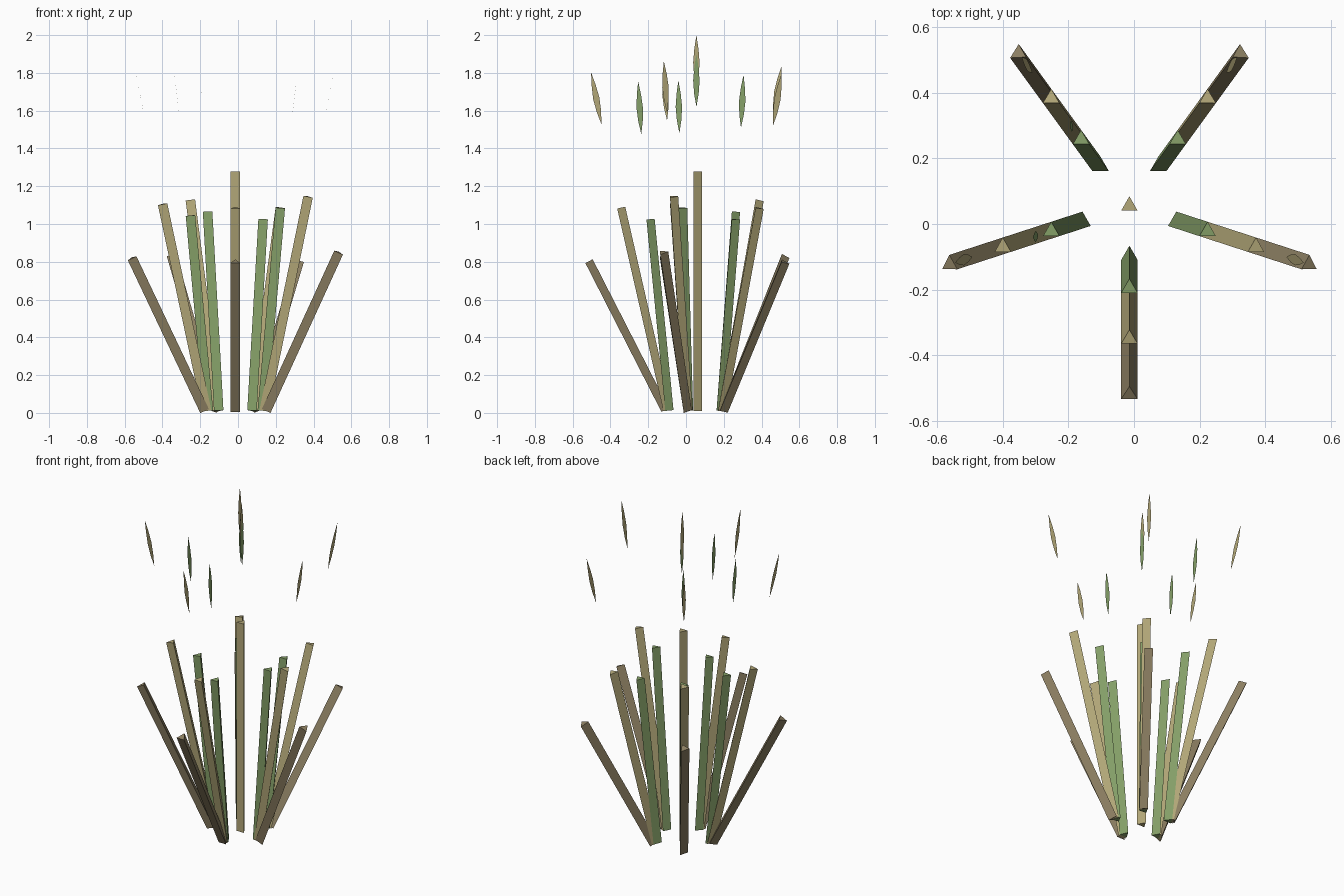
import bpy, bmesh, math
from mathutils import Vector

cube = bpy.data.objects.get("Cube")
if cube:
    bpy.data.objects.remove(cube, do_unlink=True)


def material(name, color):
    m = bpy.data.materials.new(name)
    m.use_nodes = True
    m.diffuse_color = (*color, 1)
    m.node_tree.nodes["Principled BSDF"].inputs["Base Color"].default_value = (*color, 1)
    return m


TAN = material("dry tan", (0.45, 0.39, 0.19))
GREEN = material("fresh green", (0.235, 0.35, 0.138))
BROWN = material("old brown", (0.262, 0.212, 0.122))
CENTRE = Vector((-0.014, 0.055, 0))
UP = Vector((0, 0, 1))


def add_object(name, bm, mat, loc, axis):
    mesh = bpy.data.meshes.new(name)
    bm.to_mesh(mesh)
    bm.free()
    mesh.materials.append(mat)
    ob = bpy.data.objects.new(name, mesh)
    bpy.context.collection.objects.link(ob)
    ob.rotation_mode = 'QUATERNION'
    ob.rotation_quaternion = UP.rotation_difference(axis)
    ob.location = loc


def stem(name, start, end, mat):
    """Three-sided rod between two points, one edge towards the back."""
    axis = end - start
    bm = bmesh.new()
    corners = [math.radians(a) for a in (90, 210, 330)]
    ring = [bm.verts.new((0.029 * math.cos(a), 0.029 * math.sin(a), 0)) for a in corners]
    base = bm.faces.new(ring)
    top = bmesh.ops.extrude_face_region(bm, geom=[base])["geom"]
    bmesh.ops.translate(bm, vec=(0, 0, axis.length),
                        verts=[g for g in top if isinstance(g, bmesh.types.BMVert)])
    if base.is_valid and len(bm.faces) < 5:
        bm.faces.new(ring)
    bmesh.ops.recalc_face_normals(bm, faces=bm.faces)
    add_object(name, bm, mat, start, axis)


def blade(name, loc, axis, mat, length=0.28):
    """Flat pointed leaf standing on the side plane."""
    h = length / 2
    right = [(0, -h), (0.012, -h * 0.5), (0.017, 0), (0.011, h * 0.5), (0, h)]
    outline = right + [(-y, z) for y, z in right[-2:0:-1]]
    bm = bmesh.new()
    bm.faces.new([bm.verts.new((0, y, z)) for y, z in outline])
    add_object(name, bm, mat, loc, axis)


def at(angle, radius, z):
    a = math.radians(angle)
    return CENTRE + Vector((radius * math.cos(a), radius * math.sin(a), z))


# Five clumps: angle, then stem heights (green, tan, brown), then blade heights
clumps = {
    "right_side": (198, (1.045, 1.105, 0.82), (1.62, 1.685)),
    "front": (270, (1.025, 1.085, 0.80), (1.615, 1.665)),
    "left_side": (-18, (1.085, 1.145, 0.85), (None, 1.725)),
    "back_left": (54, (1.025, 1.085, 0.80), (None, 1.66)),
    "back_right": (126, (1.065, 1.125, 0.83), (1.65, 1.70)),
}
kinds = (("green", GREEN, 0.15, 0.25), ("tan", TAN, 0.16, 0.405), ("brown", BROWN, 0.172, 0.575))
for side, (angle, heights, leaf_heights) in clumps.items():
    outward = at(angle, 1, 0) - CENTRE
    for (kind, mat, r0, r1), z in zip(kinds, heights):
        stem(f"{side}_{kind}_stem", at(angle, r0, 0.012), at(angle, r1, z), mat)
    # Leaves floating above the clump
    for kind, mat, r, lean, z in (("green", GREEN, 0.30, 0.06, leaf_heights[0]),
                                  ("tan", TAN, 0.53, 0.2, leaf_heights[1])):
        if z:
            blade(f"{side}_{kind}_leaf", at(angle, r, z), UP + outward * lean, mat)

# Middle stem with its two upright leaves
stem("centre_stem", CENTRE + UP * 0.01, CENTRE + UP * 1.278, TAN)
blade("centre_tan_leaf", CENTRE + UP * 1.855, UP, TAN, 0.29)
blade("centre_green_leaf", CENTRE + Vector((0.003, 0, 1.76)), UP, GREEN)
